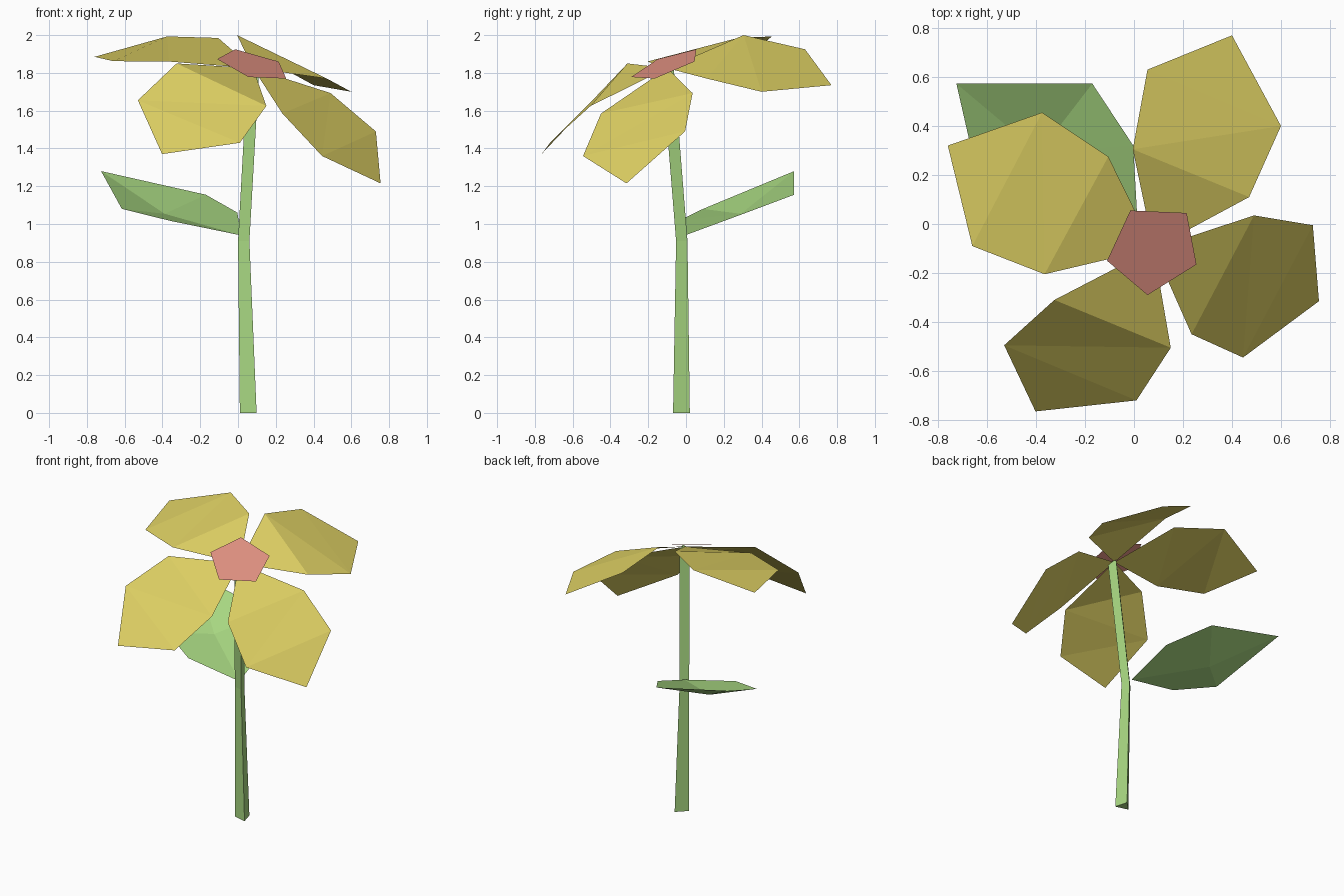
import bpy
import math


def material(name, rgb):
    m = bpy.data.materials.new(name)
    m.diffuse_color = (*rgb, 1.0)
    return m


GREEN = material("leaf green", (0.39, 0.68, 0.22))
YELLOW = material("petal yellow", (0.73, 0.63, 0.125))
PINK = material("centre pink", (0.74, 0.28, 0.22))


def build(name, verts, faces, mat):
    me = bpy.data.meshes.new(name)
    me.from_pydata(verts, [], faces)
    me.materials.append(mat)
    me.update()
    ob = bpy.data.objects.new(name, me)
    bpy.context.collection.objects.link(ob)
    return ob


# Stem: three-sided rings (x, y, z, radius), bent at the leaf
rings = [(0.061, -0.031, 0.0, 0.053),
         (0.035, -0.027, 0.91, 0.036),
         (0.086, -0.100, 1.82, 0.037)]
verts, faces = [], []
for x, y, z, r in rings:
    for deg in (-45, 75, 195):
        a = math.radians(deg)
        verts.append((x + r * math.cos(a), y + r * math.sin(a), z))
for k in range(len(rings) - 1):
    for i in range(3):
        j = (i + 1) % 3
        faces.append((3 * k + i, 3 * k + j, 3 * k + 3 + j, 3 * k + 3 + i))
faces += [(2, 1, 0), (6, 7, 8)]
build("stem", verts, faces, GREEN)

# Leaf: outline fanned around a lower midrib point
outline = [(0.015, -0.005, 0.94), (-0.003, 0.32, 1.06), (-0.17, 0.573, 1.155),
           (-0.725, 0.573, 1.28), (-0.615, 0.09, 1.08), (-0.36, -0.04, 1.017)]
midrib = (-0.388, 0.29, 1.054)
build("leaf", outline + [midrib],
      [(i, (i + 1) % 6, 6) for i in range(6)], GREEN)

# Petals: hexagons creased in a zigzag, all meeting under the centre
hub = (0.08, -0.10, 1.825)
petals = {
    "petal_back_right": [(0.47, 0.11, 1.77), (0.60, 0.40, 1.70),
                         (0.40, 0.77, 1.735), (0.055, 0.63, 1.925),
                         (-0.005, 0.305, 2.0)],
    "petal_back_left": [(-0.105, 0.275, 1.985), (-0.375, 0.455, 1.993),
                        (-0.76, 0.32, 1.885), (-0.66, -0.09, 1.862),
                        (-0.365, -0.205, 1.86)],
    "petal_front_left": [(-0.325, -0.31, 1.85), (-0.53, -0.495, 1.655),
                         (-0.402, -0.765, 1.37), (0.01, -0.72, 1.43),
                         (0.15, -0.505, 1.625)],
    "petal_front_right": [(0.235, -0.45, 1.585), (0.445, -0.545, 1.36),
                          (0.755, -0.315, 1.215), (0.73, -0.005, 1.49),
                          (0.49, 0.035, 1.693)],
}
creases = [(0, 1, 5), (1, 2, 5), (5, 2, 4), (2, 3, 4)]
for name, pts in petals.items():
    build(name, [hub] + pts, creases, YELLOW)

# Flower centre: tilted flat pentagon
build("flower_centre",
      [(-0.11, -0.15, 1.873), (0.055, -0.29, 1.778), (0.255, -0.165, 1.77),
       (0.215, 0.045, 1.86), (-0.015, 0.055, 1.925)],
      [(0, 1, 2, 3, 4)], PINK)
